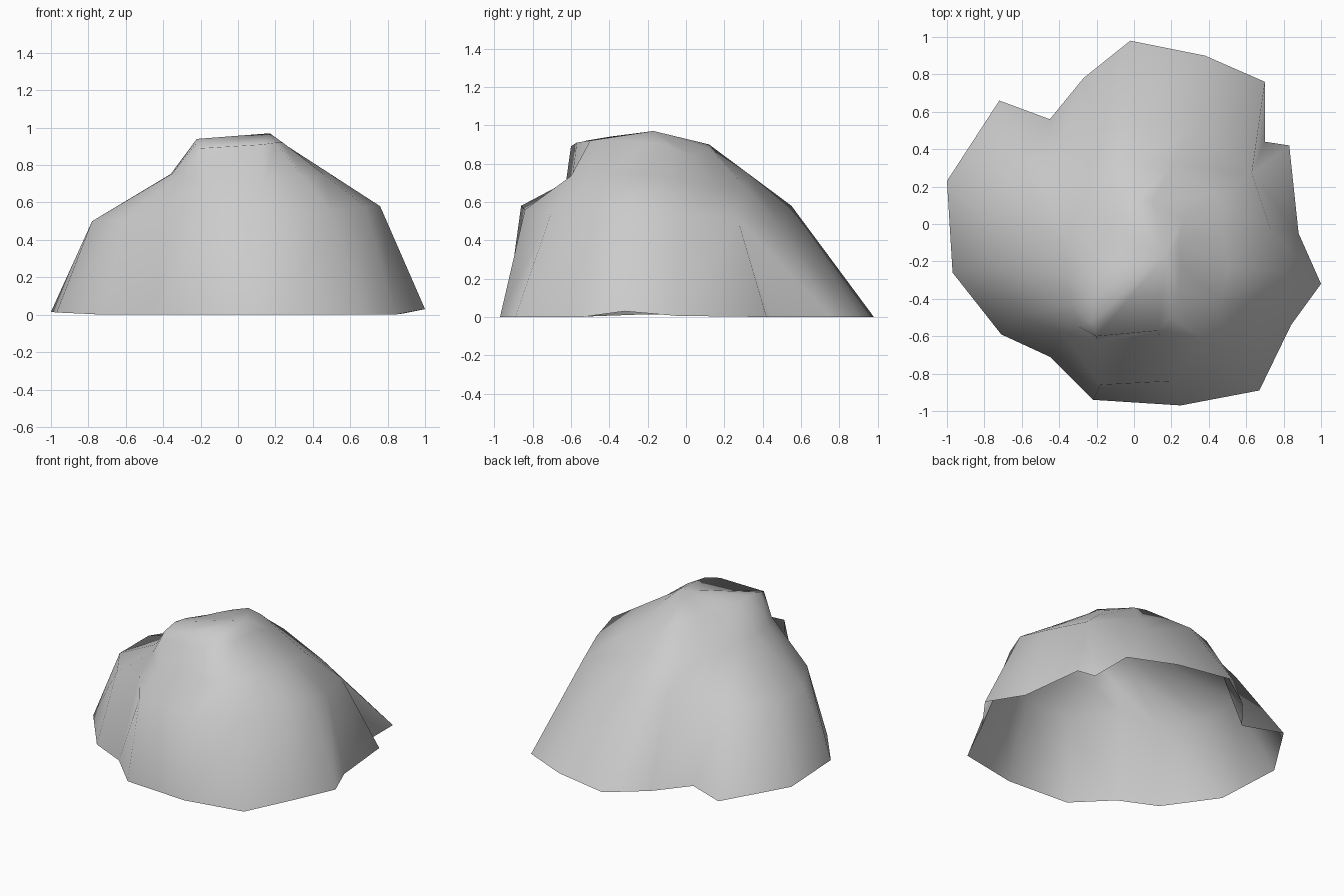
import bpy, bmesh
from mathutils import Vector

cube = bpy.data.objects.get("Cube")
if cube:
    bpy.data.objects.remove(cube)

# Ground outline, counter-clockwise from the left side
outline = [(1, -.32), (.88, -.05), (.83, .42), (.7, .44), (.7, .76), (.38, .9),
           (-.02, .98), (-.27, .78), (-.45, .56), (-.72, .66), (-1, .23),
           (-.97, -.26), (-.71, -.59), (-.45, -.71), (-.22, -.94),
           (.25, -.97), (.67, -.89), (.84, -.54)]

# Three columns of the notch at the back left meet in one point per ring
notch_shoulder = [(.63, .27, .51)] * 3
notch_crown = [(.26, .03, .84)] * 3

# Shoulder line where the steep walls break
shoulder = [(.76, -.25, .58), (.73, -.03, .54), *notch_shoulder,
            (.32, .5, .47), (-.02, .55, .58), (-.2, .5, .57),
            (-.38, .38, .56), (-.56, .36, .5), (-.78, .1, .5), (-.78, -.23, .5),
            (-.62, -.49, .51), (-.38, -.58, .58), (-.18, -.86, .58),
            (.2, -.84, .56), (.5, -.7, .55), (.68, -.45, .58)]

# Rim of the crown
rim = [(.25, -.22, .91), (.24, -.1, .9), *notch_crown,
       (.1, .12, .88), (0, .12, .9), (-.08, .06, .89),
       (-.13, -.02, .89), (-.17, -.1, .89), (-.2, -.18, .9), (-.22, -.28, .92),
       (-.22, -.4, .94), (-.22, -.52, .92), (-.2, -.6, .89),
       (.13, -.57, .91), (.2, -.5, .92), (.24, -.36, .92)]


def base_point(x, y):
    # The outermost tips lift slightly off the ground
    return Vector((x, y, max(0, .2 * (x - .85), -.1 * (x + .85))))


def slope_point(low, high):
    # Straight slope, hollowed out on the right and at the front ledge
    hollow = max(0, min(1, (-low.x - .35) / .4))
    across, up = .5 + .25 * hollow, .5 + .1 * hollow
    if low.y < -.8:
        across, up = .9, .4
    p = low.lerp(high, across)
    p.z = low.z + (high.z - low.z) * up
    return p


# Rings from the ground to the crown
base = [base_point(x, y) for x, y in outline]
middle = [Vector(p) for p in shoulder]
crown = [Vector(p) for p in rim]
slope = [slope_point(a, b) for a, b in zip(middle, crown)]

# Open shell with a peaked top
bm = bmesh.new()
rings = [[bm.verts.new(p) for p in ring] for ring in (base, middle, slope, crown)]
peak = bm.verts.new((.17, -.17, .97))
count = len(outline)
for i in range(count):
    j = (i + 1) % count
    for low, high in zip(rings, rings[1:]):
        bm.faces.new((low[i], low[j], high[j], high[i]))
    bm.faces.new((rings[-1][i], rings[-1][j], peak))
bmesh.ops.remove_doubles(bm, verts=bm.verts, dist=.001)
for face in bm.faces:
    face.smooth = True

mesh = bpy.data.meshes.new("rock")
bm.to_mesh(mesh)
bm.free()
rock = bpy.data.objects.new("rock", mesh)
bpy.context.collection.objects.link(rock)

# Stone grey
stone = bpy.data.materials.new("stone grey")
stone.use_nodes = True
grey = (.6, .6, .6, 1)
stone.diffuse_color = grey
shader = next(n for n in stone.node_tree.nodes if n.type == "BSDF_PRINCIPLED")
shader.inputs["Base Color"].default_value = grey
mesh.materials.append(stone)
